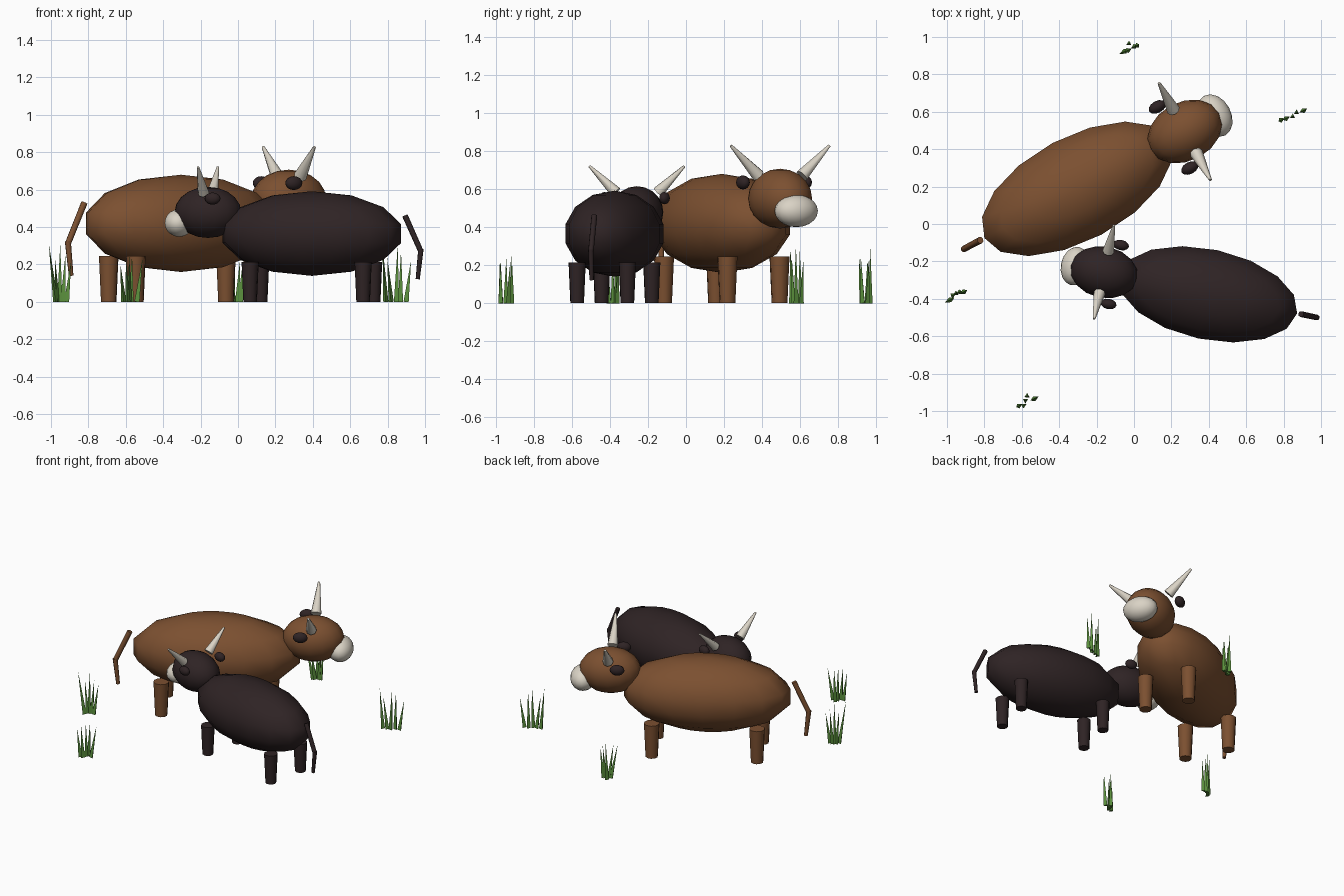
import bpy, bmesh, math, random
from mathutils import Vector, Matrix

random.seed(4)
cube = bpy.data.objects.get("Cube")
if cube:
    bpy.data.objects.remove(cube, do_unlink=True)


def material(name, rgb):
    m = bpy.data.materials.new(name)
    m.use_nodes = True
    m.diffuse_color = (*rgb, 1)
    bsdf = next(n for n in m.node_tree.nodes if n.type == 'BSDF_PRINCIPLED')
    bsdf.inputs["Base Color"].default_value = (*rgb, 1)
    return m


BROWN = material("brown hide", (0.2, 0.08, 0.03))
DARK = material("dark hide", (0.028, 0.017, 0.018))
CREAM = material("cream horn", (0.7, 0.65, 0.56))
GREEN = material("grass green", (0.1, 0.27, 0.045))


def finish(name, bm, mat, frame, smooth=True):
    """Turn a bmesh into an object placed in the given frame."""
    bm.transform(frame)
    mesh = bpy.data.meshes.new(name)
    bm.to_mesh(mesh)
    bm.free()
    mesh.materials.append(mat)
    ob = bpy.data.objects.new(name, mesh)
    bpy.context.collection.objects.link(ob)
    if smooth:
        bpy.ops.object.select_all(action='DESELECT')
        ob.select_set(True)
        bpy.context.view_layer.objects.active = ob
        bpy.ops.object.shade_smooth_by_angle(angle=math.radians(55))
    return ob


def ellipsoid(name, centre, radii, mat, frame, segments=16, rings=10):
    bm = bmesh.new()
    bmesh.ops.create_uvsphere(bm, u_segments=segments, v_segments=rings, radius=1)
    bm.transform(Matrix.Translation(centre) @ Matrix.Diagonal((*radii, 1)))
    finish(name, bm, mat, frame)


def add_taper(bm, start, end, r1, r2, sides):
    """Add a tapered rod running from start to end."""
    start, end = Vector(start), Vector(end)
    axis = end - start
    turn = axis.to_track_quat('Z', 'Y').to_matrix().to_4x4()
    bmesh.ops.create_cone(bm, cap_ends=True, segments=sides, radius1=r1, radius2=r2,
                          depth=axis.length,
                          matrix=Matrix.Translation((start + end) / 2) @ turn)


def taper(name, start, end, r1, r2, mat, frame, sides=10):
    bm = bmesh.new()
    add_taper(bm, start, end, r1, r2, sides)
    finish(name, bm, mat, frame)


def bull(prefix, hide, place, heading, size):
    """Build a bull that faces local +x."""
    frame = (Matrix.Translation((*place, 0))
             @ Matrix.Rotation(math.radians(heading), 4, 'Z') @ Matrix.Scale(size, 4))
    # Body, head and muzzle
    ellipsoid(prefix + "_body", (0, 0, 0.42), (0.575, 0.285, 0.26), hide, frame, rings=7)
    ellipsoid(prefix + "_head", (0.653, 0, 0.55), (0.21, 0.158, 0.157), hide, frame)
    ellipsoid(prefix + "_muzzle", (0.834, 0, 0.485), (0.088, 0.12, 0.085), CREAM, frame)
    # Paired horns, ears and legs
    for side, s in (("left", 1), ("right", -1)):
        taper(f"{prefix}_{side}_horn", (0.653, s * 0.13, 0.67), (0.653, s * 0.293, 0.828),
              0.036, 0.008, CREAM, frame, 8)
        ellipsoid(f"{prefix}_{side}_ear", (0.585, s * 0.185, 0.635), (0.05, 0.032, 0.037),
                  DARK, frame, 12, 8)
        for end, x in (("front", 0.355), ("back", -0.355)):
            taper(f"{prefix}_{end}_{side}_leg", (x, s * 0.155, 0), (x, s * 0.155, 0.245),
                  0.042, 0.053, hide, frame)
    # Tail in two pieces
    taper(prefix + "_upper_tail", (-0.585, 0, 0.53), (-0.685, 0, 0.31), 0.018, 0.017,
          hide, frame, 8)
    taper(prefix + "_lower_tail", (-0.685, 0, 0.325), (-0.665, 0, 0.14), 0.017, 0.013,
          hide, frame, 8)


bull("brown_bull", BROWN, (-0.305, 0.188), 28, 1)
bull("dark_bull", DARK, (0.395, -0.376), 168, 0.87)

# Grass tufts, with blades fanning out along one line
along = Vector((0.87, 0.45, 0))
across = Vector((-0.45, 0.87, 0))
for i, (x, y, spread) in enumerate(((-0.02, 0.95, 0.03), (0.85, 0.57, 0.06),
                                    (-0.945, -0.385, 0.035), (-0.58, -0.945, 0.04))):
    bm = bmesh.new()
    for k in range(5):
        t = k / 2 - 1
        foot = Vector((x, y, 0)) + along * t * spread + across * random.uniform(-0.02, 0.02)
        lean = along * (t * 0.03 + random.uniform(-0.015, 0.015))
        tip = foot + lean + Vector((0, 0, random.uniform(0.2, 0.32)))
        add_taper(bm, foot, tip, 0.016, 0, 3)
    finish(f"grass_tuft_{i + 1}", bm, GREEN, Matrix.Identity(4), smooth=False)
